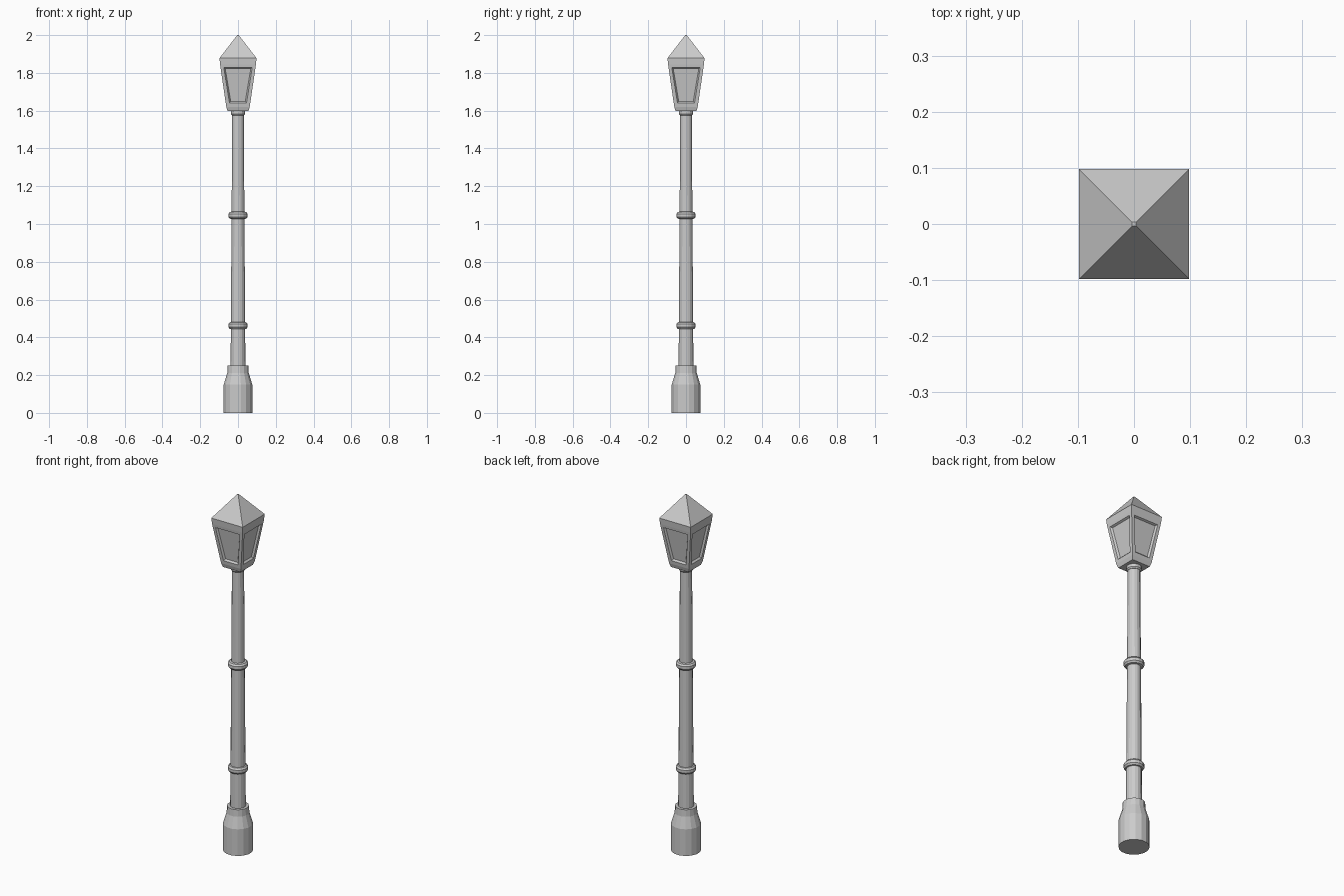
import bpy, bmesh, math

cube = bpy.data.objects.get("Cube")
if cube:
    bpy.data.objects.remove(cube, do_unlink=True)

# Single grey metal
grey = bpy.data.materials.new("grey_metal")
grey.use_nodes = True
grey.diffuse_color = (0.6, 0.6, 0.6, 1)
grey.node_tree.nodes["Principled BSDF"].inputs["Base Color"].default_value = grey.diffuse_color


def lathe(name, profile, sides=16, windows=None):
    """Stack of regular rings from (radius, height) pairs, capped at both ends."""
    bm = bmesh.new()
    rings = []
    for r, z in profile:
        ring = []
        for i in range(sides):
            a = math.tau * (i + 0.5) / sides
            ring.append(bm.verts.new((r * math.cos(a), r * math.sin(a), z)))
        rings.append(ring)
    panels = []
    for level, (low, high) in enumerate(zip(rings, rings[1:])):
        for i in range(sides):
            j = (i + 1) % sides
            face = bm.faces.new((low[i], low[j], high[j], high[i]))
            if level == windows:
                panels.append(face)
    bm.faces.new(rings[0][::-1])
    bm.faces.new(rings[-1])
    bm.normal_update()
    # Recessed window panes with sloped sills
    if panels:
        bmesh.ops.inset_individual(bm, faces=panels, thickness=0.026)
        bmesh.ops.inset_individual(bm, faces=panels, thickness=0.010, depth=-0.010)
    mesh = bpy.data.meshes.new(name)
    bm.to_mesh(mesh)
    bm.free()
    mesh.materials.append(grey)
    obj = bpy.data.objects.new(name, mesh)
    bpy.context.collection.objects.link(obj)
    return obj


def square(profile):
    """Turn half widths into corner radii."""
    return [(half * math.sqrt(2), z) for half, z in profile]


# Base and tapered post
lathe("base", [(0.077, 0), (0.077, 0.15), (0.058, 0.212), (0.056, 0.25)])
lathe("post", [(0.040, 0.24), (0.031, 1.59)])

# Rounded rings on the post
for name, z in (("lower_ring", 0.462), ("upper_ring", 1.046)):
    lathe(name, [(0.036, z - 0.019), (0.045, z - 0.017), (0.052, z - 0.008),
                 (0.052, z + 0.008), (0.045, z + 0.017), (0.036, z + 0.019)])

# Collar under the lantern
lathe("collar", [(0.033, 1.575), (0.038, 1.582), (0.038, 1.602)])

# Lantern and roof
lathe("lantern", square([(0.055, 1.598), (0.062, 1.62), (0.095, 1.845), (0.098, 1.878)]),
      sides=4, windows=1)
lathe("roof", square([(0.098, 1.878), (0.004, 2.0)]), sides=4)
